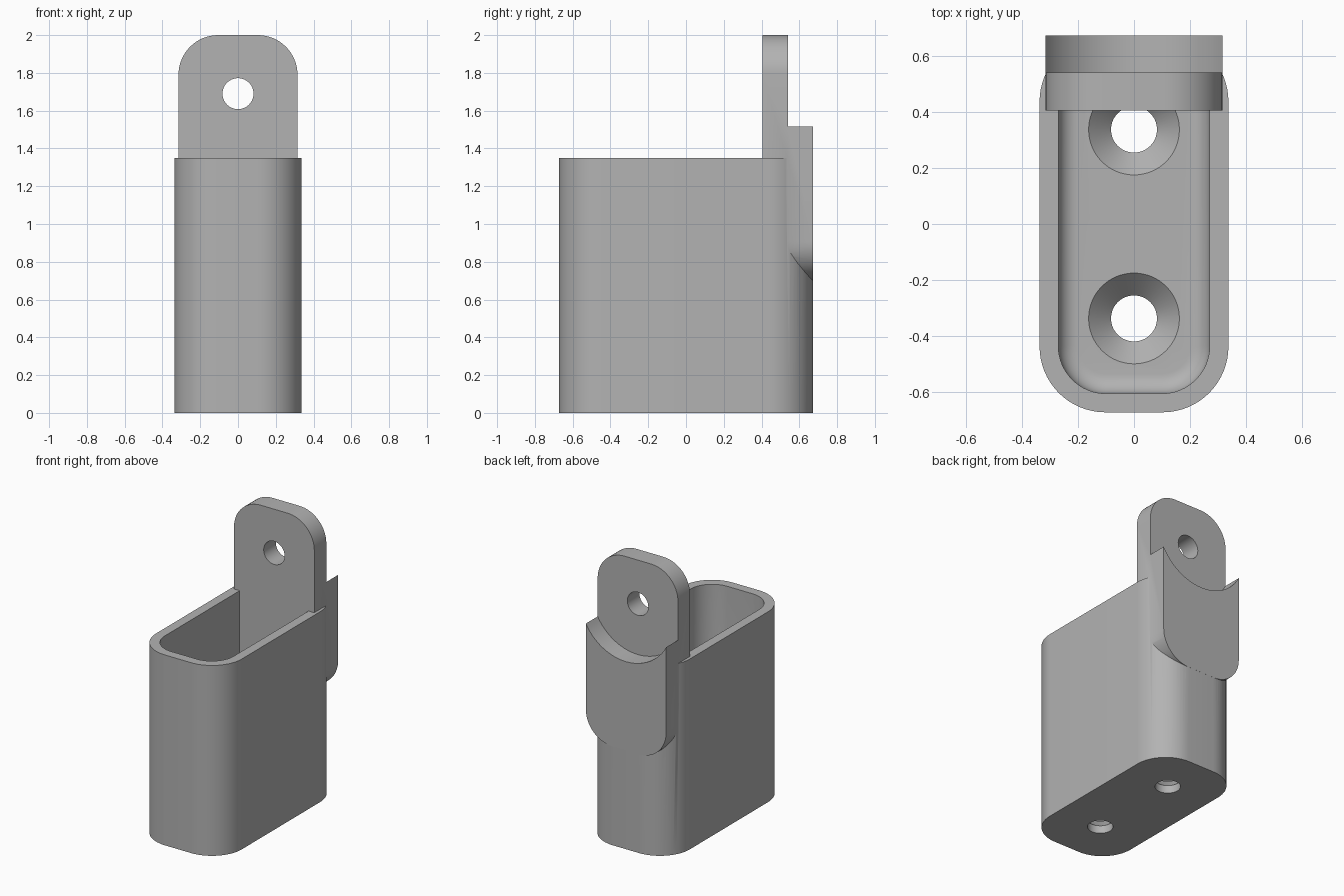
import bpy, bmesh
from math import sin, cos, pi, radians
from mathutils import Matrix

cube = bpy.data.objects.get("Cube")
if cube:
    bpy.data.objects.remove(cube, do_unlink=True)

GREY = (0.45, 0.45, 0.45, 1)
mat = bpy.data.materials.new("plain grey")
mat.use_nodes = True
mat.diffuse_color = GREY
bsdf = next(n for n in mat.node_tree.nodes if n.type == 'BSDF_PRINCIPLED')
bsdf.inputs["Base Color"].default_value = GREY


def make_object(name, bm):
    bmesh.ops.recalc_face_normals(bm, faces=bm.faces)
    me = bpy.data.meshes.new(name)
    bm.to_mesh(me)
    bm.free()
    me.materials.append(mat)
    ob = bpy.data.objects.new(name, me)
    bpy.context.collection.objects.link(ob)
    return ob


def rounded_prism(name, hx, hy, r, z0, z1, fillet=0, matrix=None):
    """Rounded rectangle extruded along z, with an optional bottom fillet."""
    bm = bmesh.new()
    n = 16
    # Each ring is an inset distance and a height
    rings = [(fillet * (1 - sin(a)), z0 + fillet * (1 - cos(a)))
             for a in (i * pi / 16 for i in range(9))] if fillet else [(0, z0)]
    rings.append((0, z1))
    loops = []
    for inset, z in rings:
        loop = []
        for k, (sx, sy) in enumerate(((1, 1), (-1, 1), (-1, -1), (1, -1))):
            for i in range(n + 1):
                a = (k + i / n) * pi / 2
                loop.append(bm.verts.new((sx * (hx - r) + (r - inset) * cos(a),
                                          sy * (hy - r) + (r - inset) * sin(a), z)))
        loops.append(loop)
    for low, high in zip(loops, loops[1:]):
        for i in range(len(low)):
            j = (i + 1) % len(low)
            bm.faces.new((low[i], low[j], high[j], high[i]))
    bm.faces.new(loops[0][::-1])
    bm.faces.new(loops[-1])
    if matrix:
        bm.transform(matrix)
    return make_object(name, bm)


def cone(name, r1, r2, depth, matrix):
    bm = bmesh.new()
    bmesh.ops.create_cone(bm, cap_ends=True, segments=64, radius1=r1, radius2=r2,
                          depth=depth, matrix=matrix)
    return make_object(name, bm)


def combine(target, tool, operation):
    mod = target.modifiers.new(tool.name, 'BOOLEAN')
    mod.operation = operation
    mod.solver = 'EXACT'
    mod.object = tool
    bpy.context.view_layer.objects.active = target
    bpy.ops.object.modifier_apply(modifier=mod.name)
    bpy.data.objects.remove(tool, do_unlink=True)


TOP, FLOOR, LUG_Z = 1.35, 0.135, 1.69
HOLE_R, SINK_R = 0.082, 0.162
upright = Matrix.Rotation(radians(90), 4, 'X')

# Open cup with a filleted floor
holder = rounded_prism("holder", 0.337, 0.672, 0.235, 0, TOP)
combine(holder, rounded_prism("cavity", 0.27, 0.605, 0.17, FLOOR, TOP + 0.2, 0.07), 'DIFFERENCE')

# Countersunk screw holes in the floor
for y in (-0.337, 0.337):
    combine(holder, cone("screw_hole", HOLE_R, HOLE_R, 0.6,
                         Matrix.Translation((0, y, 0))), 'DIFFERENCE')
    # The sink overshoots the floor slightly at the same slope
    over = 0.01
    depth = SINK_R - HOLE_R + over
    combine(holder, cone("countersink", HOLE_R, SINK_R + over, depth,
                         Matrix.Translation((0, y, FLOOR + over - depth / 2))), 'DIFFERENCE')

# Hanging lug: round-cornered slab at the back
lug = rounded_prism("lug", 0.315, 0.65, 0.21, -0.6725, -0.405, 0,
                    Matrix.Translation((0, 0, 1.35)) @ upright)
combine(holder, lug, 'UNION')

# Round relief behind the lug, and its through hole
combine(holder, cone("relief", 0.36, 0.36, 0.4,
                     Matrix.Translation((0, 0.74, LUG_Z)) @ upright), 'DIFFERENCE')
combine(holder, cone("lug_hole", HOLE_R, HOLE_R, 0.6,
                     Matrix.Translation((0, 0.45, LUG_Z)) @ upright), 'DIFFERENCE')

bpy.ops.object.select_all(action='DESELECT')
holder.select_set(True)
bpy.context.view_layer.objects.active = holder
bpy.ops.object.shade_smooth_by_angle(angle=radians(30))
